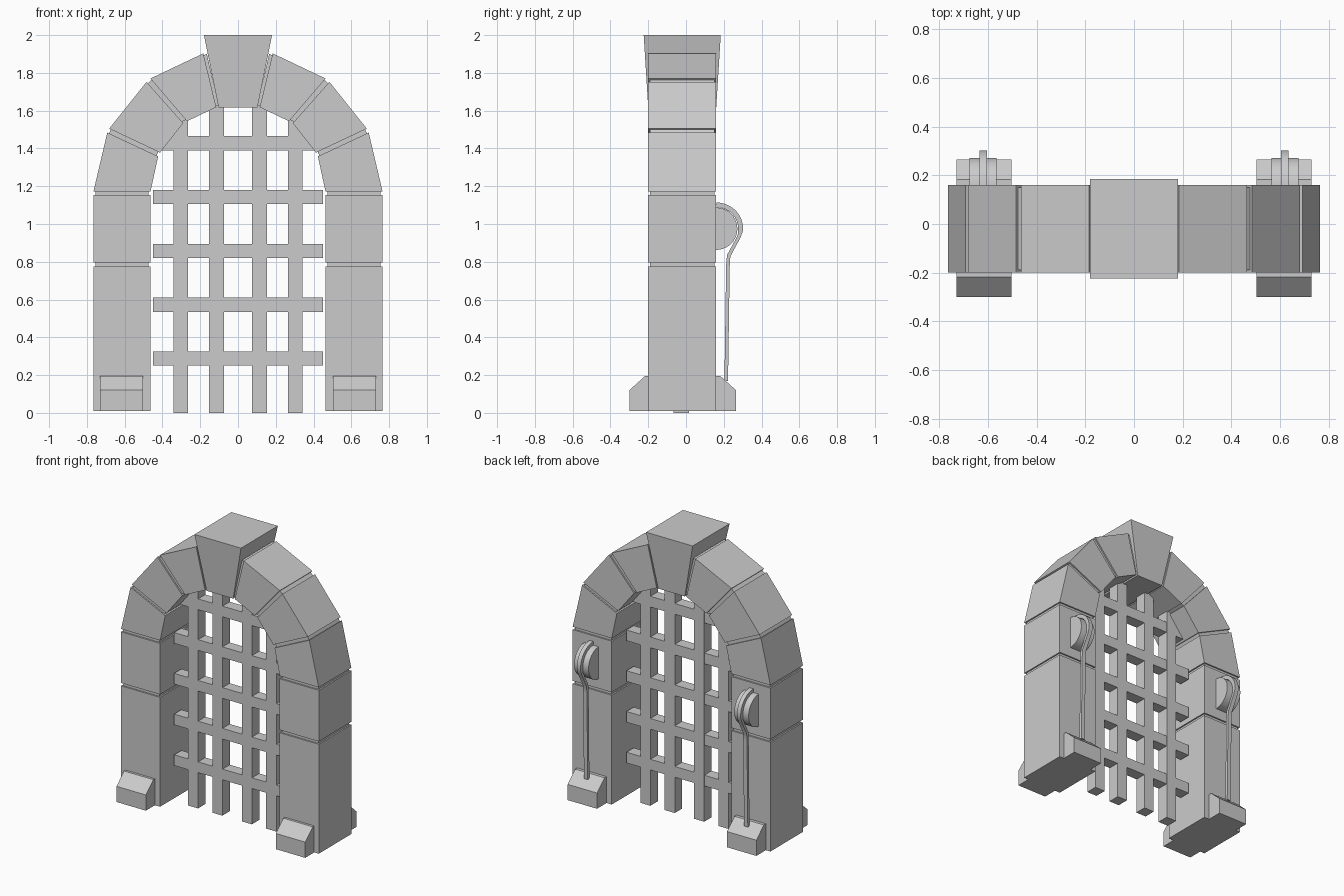
import bpy, math
from mathutils import Vector

if "Cube" in bpy.data.objects:
    bpy.data.objects.remove(bpy.data.objects["Cube"])

Y0, Y1 = -0.20, 0.16


def mesh_obj(name, verts, faces, smooth=False):
    me = bpy.data.meshes.new(name)
    me.from_pydata(verts, [], faces)
    ob = bpy.data.objects.new(name, me)
    bpy.context.collection.objects.link(ob)
    bpy.context.view_layer.objects.active = ob
    for o in bpy.context.selected_objects:
        o.select_set(False)
    ob.select_set(True)
    bpy.ops.object.mode_set(mode='EDIT')
    bpy.ops.mesh.select_all(action='SELECT')
    bpy.ops.mesh.normals_make_consistent(inside=False)
    bpy.ops.object.mode_set(mode='OBJECT')
    if smooth:
        bpy.ops.object.shade_smooth_by_angle(angle=math.radians(30))
    return ob


def prism(name, a, b, smooth=False):
    """Join two matching outlines into a closed solid."""
    n = len(a)
    faces = [tuple(range(n)), tuple(range(n, 2 * n))]
    faces += [(i, (i + 1) % n, n + (i + 1) % n, n + i) for i in range(n)]
    return mesh_obj(name, a + b, faces, smooth)


def along_y(name, prof, y0, y1, s=1):
    return prism(name, [(s * x, y0, z) for x, z in prof], [(s * x, y1, z) for x, z in prof])


def along_x(name, prof, x0, x1, s=1, smooth=False):
    return prism(name, [(s * x0, y, z) for y, z in prof], [(s * x1, y, z) for y, z in prof], smooth)


def rect(x0, x1, z0, z1):
    return [(x0, z0), (x1, z0), (x1, z1), (x0, z1)]


def mortar(name, q, s):
    """Recessed joint: q = lower inner, lower outer, upper outer, upper inner."""
    li, lo, uo, ui = [Vector(p) for p in q]
    d0, d1 = (lo - li).normalized() * 0.01, (uo - ui).normalized() * 0.01
    prof = [tuple(p) for p in (li + d0, lo - d0, uo - d1, ui + d1)]
    along_y(name, prof, Y0 + 0.01, Y1 - 0.01, s)


# stone outlines on the right side: lower inner, lower outer, upper outer, upper inner
stones = [
    [(0.463, 0.01), (0.765, 0.01), (0.765, 0.775), (0.463, 0.775)],
    [(0.463, 0.795), (0.765, 0.795), (0.765, 1.153), (0.463, 1.153)],
    [(0.463, 1.173), (0.765, 1.173), (0.692, 1.484), (0.423, 1.358)],
    [(0.413, 1.378), (0.682, 1.505), (0.484, 1.752), (0.29, 1.534)],
    [(0.27, 1.544), (0.464, 1.77), (0.184, 1.903), (0.115, 1.618)],
]
key_joint = [(0.10, 1.618), (0.167, 1.91)]
half = [(0.16 + 0.112 * math.sin(t), 0.975 + 0.112 * math.cos(t))
        for t in [math.pi * i / 20 for i in range(21)]]
wheel = [(0.15, 1.087)] + half + [(0.15, 0.863)]

# rope path wrapped over the wheel, then hanging down
path = [(0.16 + 0.129 * math.sin(t), 0.977 + 0.124 * math.cos(t))
        for t in [math.radians(8 * i) for i in range(15)]]
path += [(0.226, 0.832), (0.222, 0.78), (0.213, 0.17)]
path = [Vector(p) for p in path]
left, right = [], []
for i, p in enumerate(path):
    d = (path[min(i + 1, len(path) - 1)] - path[max(i - 1, 0)]).normalized()
    n = Vector((-d.y, d.x)) * (0.013 if i < 13 else 0.0095)
    left.append(tuple(p + n))
    right.append(tuple(p - n))


def rope(s, name):
    n = len(path)
    xs = (s * 0.605, s * 0.634)
    verts = [(x, y, z) for y, z in left for x in xs] + [(x, y, z) for y, z in right for x in xs]
    faces = []
    for i in range(n - 1):
        a, b, c, d = 2 * i, 2 * i + 2, 2 * n + 2 * i, 2 * n + 2 * i + 2
        faces += [(a, a + 1, b + 1, b), (c, c + 1, d + 1, d), (a, b, d, c), (a + 1, b + 1, d + 1, c + 1)]
    e = 2 * n - 2
    faces += [(0, 1, 2 * n + 1, 2 * n), (e, e + 1, 2 * n + e + 1, 2 * n + e)]
    mesh_obj(name, verts, faces, True)


for s, side in ((1, "right"), (-1, "left")):
    # pillar and arch stones with recessed joints
    for i, q in enumerate(stones):
        along_y(f"{'pillar' if i < 2 else 'arch'}_stone_{side}_{i + 1}", q, Y0, Y1, s)
        nxt = stones[i + 1][:2] if i < 4 else key_joint
        mortar(f"joint_{side}_{i + 1}", [q[3], q[2], nxt[1], nxt[0]], s)
    # chamfered feet
    along_x(f"front_foot_{side}", [(-0.19, 0.01), (-0.30, 0.01), (-0.30, 0.12), (-0.217, 0.195), (-0.19, 0.195)],
            0.503, 0.73, s)
    along_x(f"back_foot_{side}", [(0.15, 0.01), (0.265, 0.01), (0.265, 0.12), (0.182, 0.195), (0.15, 0.195)],
            0.503, 0.73, s)
    # pulley wheel and rope
    along_x(f"pulley_{side}", wheel, 0.564, 0.675, s, True)
    rope(s, f"rope_{side}")
    # upright bars
    along_y(f"inner_upright_{side}", rect(0.075, 0.153, 0, 1.65), -0.065, 0.017, s)
    along_y(f"outer_upright_{side}", rect(0.264, 0.342, 0, 1.6), -0.065, 0.017, s)

# keystone, flaring towards the top
kb = [(-0.103, Y0, 1.617), (0.103, Y0, 1.617), (0.103, Y1, 1.617), (-0.103, Y1, 1.617)]
kt = [(-0.18, -0.224, 2), (0.18, -0.224, 2), (0.18, 0.184, 2), (-0.18, 0.184, 2)]
prism("keystone", kb, kt)

# cross bars
for i in range(5):
    z = 0.25 + 0.285 * i
    w = 0.45 if i < 4 else 0.41
    along_y(f"cross_bar_{i + 1}", rect(-w, w, z, z + 0.075), -0.064, 0.016)
